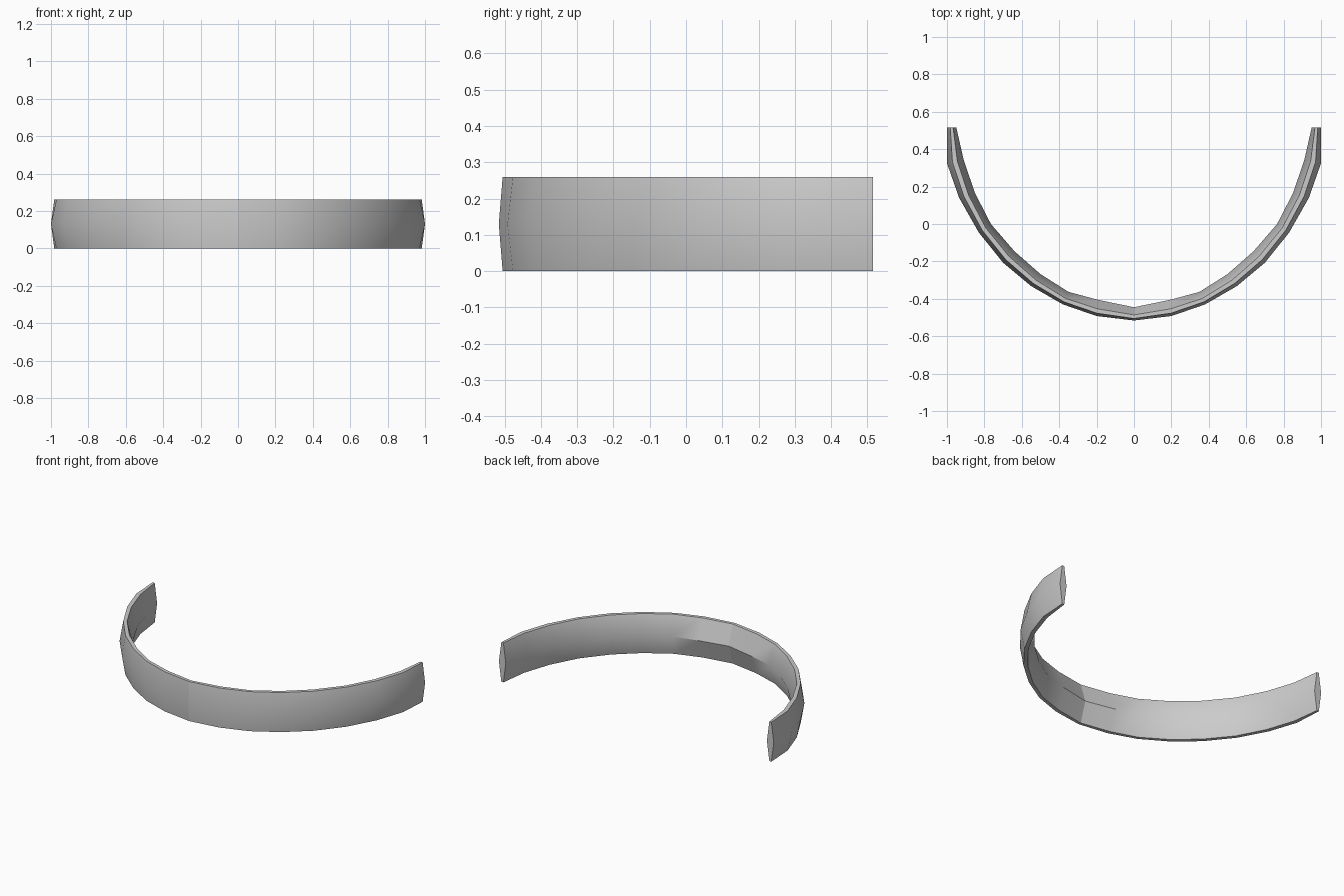
import bpy, bmesh
from mathutils import Vector

if "Cube" in bpy.data.objects:
    bpy.data.objects.remove(bpy.data.objects["Cube"])

H = 0.26
# Half of the curved band seen from above, centre to tip
outer = [(0, -.516), (.20, -.492), (.38, -.43), (.55, -.332), (.70, -.207),
         (.83, -.045), (.935, .14), (1.0, .325), (1.0, .516)]
inner = [(0, -.445), (.19, -.406), (.35, -.363), (.50, -.268), (.64, -.145),
         (.765, 0), (.85, .165), (.91, .34), (.95, .516)]


def section(i):
    """Slim hexagon: outer and inner ridges with narrow top and bottom edges."""
    o, n = Vector(outer[i]), Vector(inner[i])
    s = i / (len(outer) - 1)
    a = o.lerp(n, 0.15 + 0.20 * s)
    b = o.lerp(n, 0.42 + 0.23 * s)
    return [(*o, H / 2), (*a, H), (*b, H), (*n, H / 2), (*b, 0), (*a, 0)]


bm = bmesh.new()
last = len(outer) - 1
rings = []
for j in range(-last, last + 1):
    side = -1 if j < 0 else 1
    rings.append([bm.verts.new((side * x, y, z)) for x, y, z in section(abs(j))])

# Skin between neighbouring sections, then close the tips
for r, q in zip(rings, rings[1:]):
    for k in range(6):
        m = (k + 1) % 6
        bm.faces.new((r[k], q[k], q[m], r[m]))
bm.faces.new(rings[0])
bm.faces.new(rings[-1][::-1])
bmesh.ops.recalc_face_normals(bm, faces=bm.faces)

mesh = bpy.data.meshes.new("curved_band")
bm.to_mesh(mesh)
bm.free()
band = bpy.data.objects.new("curved_band", mesh)
bpy.context.collection.objects.link(band)

# Smooth sides with crisp rims
bpy.context.view_layer.objects.active = band
band.select_set(True)
bpy.ops.object.shade_smooth_by_angle(angle=0.6)

# Crisp seam down the middle
for e in mesh.edges:
    if all(abs(mesh.vertices[v].co.x) < 1e-5 for v in e.vertices):
        e.use_edge_sharp = True
